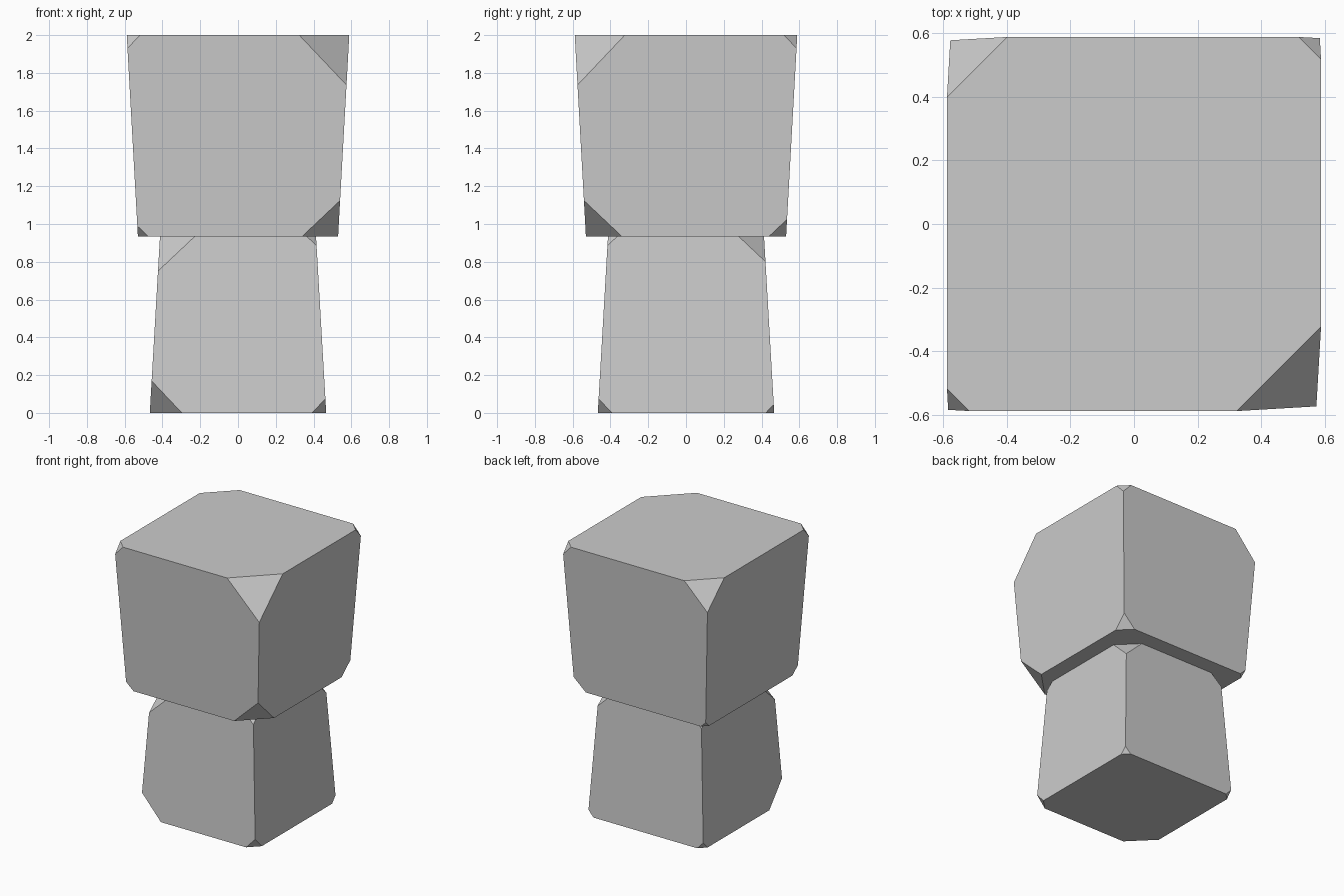
import bpy
import bmesh
from mathutils import Vector
from mathutils.geometry import normal

if "Cube" in bpy.data.objects:
    bpy.data.objects.remove(bpy.data.objects["Cube"])

# Single plain grey
GREY = (0.6, 0.6, 0.6, 1.0)
grey = bpy.data.materials.new("plain_grey")
grey.use_nodes = True
grey.diffuse_color = GREY
grey.node_tree.nodes["Principled BSDF"].inputs["Base Color"].default_value = GREY

# Corner order used for the cuts, as (x side, y side)
CORNERS = [(-1, -1), (1, -1), (1, 1), (-1, 1)]


def chipped_block(name, low, high, half_low, half_high, low_cuts, high_cuts):
    """Tapered block with a triangular chip cut from each corner."""
    def point(sx, sy, top):
        half = half_high if top else half_low
        return Vector((sx * half, sy * half, high if top else low))

    bm = bmesh.new()
    bmesh.ops.create_cube(bm, size=2)
    for v in bm.verts:
        v.co = point(v.co.x, v.co.y, v.co.z > 0)

    centre = Vector((0, 0, (low + high) / 2))
    for top, cuts in ((False, low_cuts), (True, high_cuts)):
        for (sx, sy), size in zip(CORNERS, cuts):
            corner = point(sx, sy, top)
            ends = (point(-sx, sy, top), point(sx, -sy, top), point(sx, sy, not top))
            tri = [corner + (e - corner).normalized() * size for e in ends]
            n = normal(tri)
            if n.dot(centre - tri[0]) > 0:
                n.negate()
            cut = bmesh.ops.bisect_plane(
                bm, geom=bm.verts[:] + bm.edges[:] + bm.faces[:],
                plane_co=tri[0], plane_no=n, clear_outer=True)
            rim = [g for g in cut["geom_cut"] if isinstance(g, bmesh.types.BMEdge)]
            bmesh.ops.holes_fill(bm, edges=rim, sides=0)
    bmesh.ops.recalc_face_normals(bm, faces=bm.faces[:])

    mesh = bpy.data.meshes.new(name)
    bm.to_mesh(mesh)
    bm.free()
    mesh.materials.append(grey)
    obj = bpy.data.objects.new(name, mesh)
    bpy.context.collection.objects.link(obj)
    return obj


# Lower block narrows upwards, upper block widens upwards
chipped_block("lower_block", 0, 0.935, 0.467, 0.413,
              (0.17, 0.075, 0.045, 0.05), (0.185, 0.05, 0.135, 0.08))
chipped_block("upper_block", 0.935, 2, 0.53, 0.589,
              (0.055, 0.19, 0.09, 0.04), (0.07, 0.265, 0.07, 0.19))
